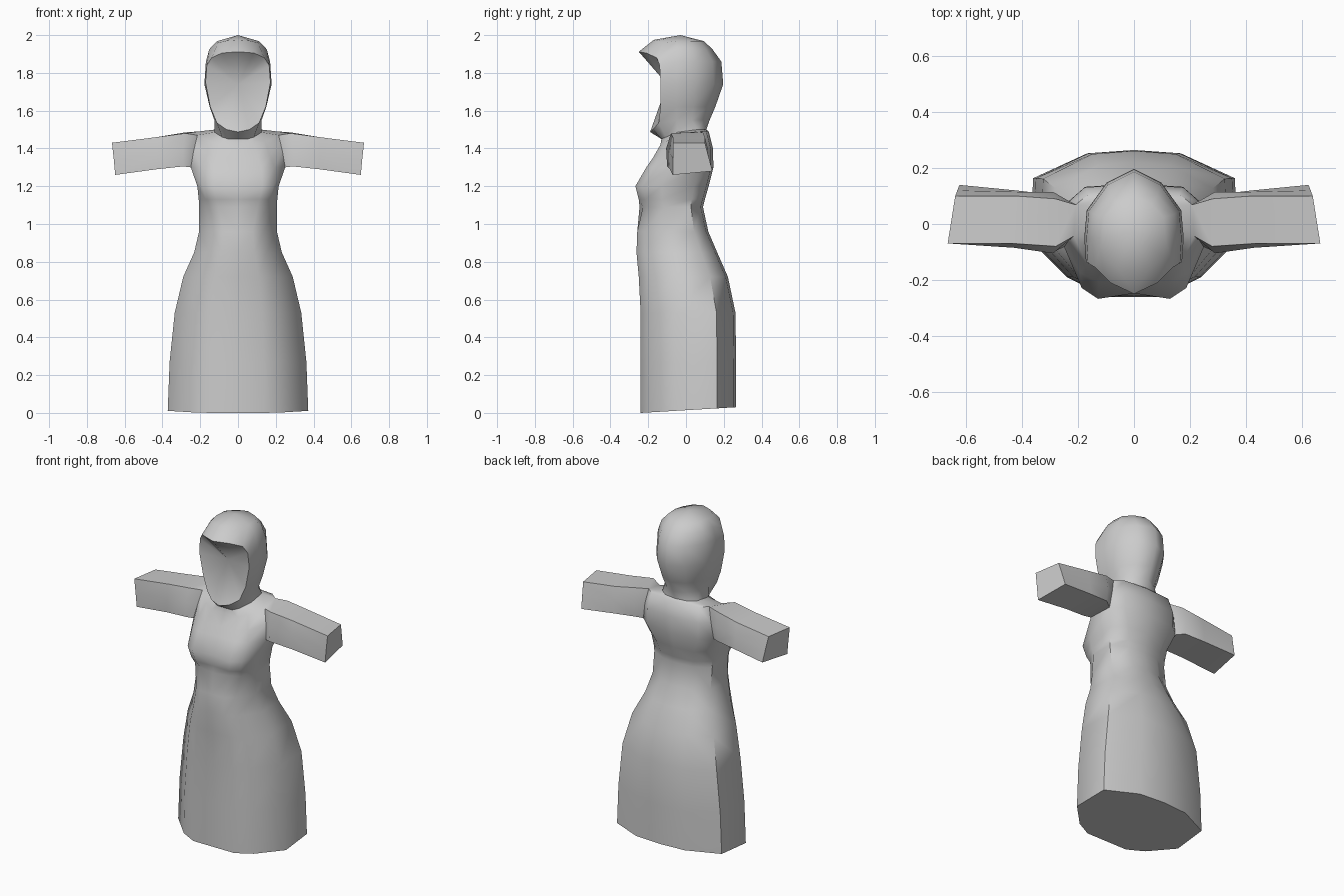
import bpy, bmesh, math

if "Cube" in bpy.data.objects:
    bpy.data.objects.remove(bpy.data.objects["Cube"], do_unlink=True)

grey = bpy.data.materials.new("plain grey")
grey.use_nodes = True
grey.diffuse_color = (0.6, 0.6, 0.6, 1)
grey.node_tree.nodes["Principled BSDF"].inputs["Base Color"].default_value = (0.6, 0.6, 0.6, 1)


def body_row(z, w, f, b, q=0.38, back=0.45, dip=0.0, tilt=0.0, k=2.0):
    """Half cross-section from front centre round the left side to back centre."""
    d = b - f
    pts = [(0, f + dip), (q * w, f), ((q + 0.27) * w, f + 0.1 * d), (w, f + 0.36 * d),
           (0.97 * w, f + 0.8 * d), (back * w, b - 0.012), (0, b)]
    return [(x, y, z + tilt * min(1, k * max(0, (y - f) / d))) for x, y in pts]


def hood_row(edge, w, b, z):
    """Half hood section, edge = rim points at the front; None where the opening is."""
    rim = [None] * (3 - len(edge)) + edge
    return rim + [(w, -0.05, z), (0.95 * w, 0.25 * b, z), (0.55 * w, 0.75 * b, z), (0, b, z)]


# Gown from hem to neck
rows = [
    body_row(0.00, 0.372, -0.24, 0.265, tilt=0.03, k=1),
    body_row(0.27, 0.362, -0.24, 0.265),
    body_row(0.53, 0.335, -0.24, 0.262),
    body_row(0.72, 0.290, -0.25, 0.222),
    body_row(0.85, 0.232, -0.262, 0.165),
    body_row(0.96, 0.206, -0.258, 0.118),
    body_row(1.09, 0.206, -0.228, 0.09, q=0.5, back=0.5, dip=-0.018),
    body_row(1.13, 0.208, -0.25, 0.10, q=0.55, back=0.55, dip=0.008),
    body_row(1.20, 0.215, -0.268, 0.12, q=0.6, back=0.6, dip=0.02),
    body_row(1.30, 0.250, -0.21, 0.145, q=0.5, back=0.7, dip=0.008),
    body_row(1.35, 0.235, -0.175, 0.143, q=0.45, back=0.75, tilt=0.05),
    body_row(1.42, 0.215, -0.135, 0.12, q=0.4, back=0.75, tilt=0.07),
    body_row(1.45, 0.125, -0.13, 0.108, q=0.4, back=0.6, tilt=0.05),
]
ARM = 9          # first of the three rows that frame the armhole
CHIN = len(rows)

# Hood from chin to crown
rows += [
    hood_row([(0, -0.19, 1.487), (0.06, -0.175, 1.50), (0.112, -0.145, 1.535)], 0.125, 0.125, 1.55),
    hood_row([(0.147, -0.135, 1.62)], 0.15, 0.155, 1.62),
    hood_row([(0.172, -0.135, 1.75)], 0.178, 0.197, 1.74),
    hood_row([(0.165, -0.14, 1.84)], 0.17, 0.187, 1.86),
    hood_row([(0, -0.25, 1.912), (0.085, -0.21, 1.905), (0.14, -0.155, 1.88)], 0.152, 0.14, 1.925),
    hood_row([(0, -0.17, 1.975), (0.06, -0.155, 1.97), (0.105, -0.12, 1.96)], 0.112, 0.095, 1.968),
]
BRIM = CHIN + 4

bm = bmesh.new()
grid = [[bm.verts.new(p) if p else None for p in row] for row in rows]

# Skin between rows, leaving the armhole and the face opening
for r in range(len(grid) - 1):
    for c in range(6):
        quad = [grid[r][c], grid[r][c + 1], grid[r + 1][c + 1], grid[r + 1][c]]
        armhole = c == 3 and ARM <= r < ARM + 2
        opening = c < 2 and CHIN <= r < BRIM
        if not armhole and not opening:
            bm.faces.new(quad)

# Hem underside and crown
bm.faces.new(list(reversed(grid[0])))
crown = bm.verts.new((0, -0.03, 2.0))
for a, b in zip(grid[-1], grid[-1][1:]):
    bm.faces.new((a, b, crown))

# Hollow face filled towards one inner point
rim = grid[CHIN][:3] + [grid[r][2] for r in range(CHIN + 1, BRIM)] + grid[BRIM][2::-1]
hollow = bm.verts.new((0, -0.10, 1.74))
for a, b in zip(rim, rim[1:]):
    bm.faces.new((a, b, hollow))

# Sleeve pulled out of the armhole
loop = [grid[ARM][3], grid[ARM][4], grid[ARM + 1][4], grid[ARM + 2][4], grid[ARM + 2][3], grid[ARM + 1][3]]
sleeve = [
    [(0.29, -0.10, 1.305), (0.29, 0.105, 1.31), (0.29, 0.115, 1.40),
     (0.28, 0.09, 1.485), (0.28, -0.08, 1.48), (0.29, -0.105, 1.40)],
    [(0.43, -0.085, 1.29), (0.42, 0.12, 1.30), (0.42, 0.115, 1.38),
     (0.42, 0.10, 1.46), (0.43, -0.07, 1.46), (0.43, -0.085, 1.375)],
    [(0.65, -0.07, 1.26), (0.625, 0.14, 1.28), (0.632, 0.12, 1.355),
     (0.64, 0.10, 1.43), (0.667, -0.07, 1.43), (0.658, -0.07, 1.345)],
]
for ring in sleeve:
    new = [bm.verts.new(p) for p in ring]
    for i in range(6):
        j = (i + 1) % 6
        bm.faces.new((loop[i], loop[j], new[j], new[i]))
    loop = new
bm.faces.new(loop)

mesh = bpy.data.meshes.new("hooded_gown")
bm.to_mesh(mesh)
bm.free()
mesh.materials.append(grey)
gown = bpy.data.objects.new("hooded_gown", mesh)
bpy.context.collection.objects.link(gown)

# Smooth cloth with crisp cuffs, hem and hood rim
bpy.ops.object.select_all(action='DESELECT')
gown.select_set(True)
bpy.context.view_layer.objects.active = gown
bpy.ops.object.shade_smooth_by_angle(angle=math.radians(55))

# Mirror to the right side
mirror = gown.modifiers.new("mirror", 'MIRROR')
mirror.use_axis[0] = True
mirror.use_clip = True
mirror.merge_threshold = 0.0005
